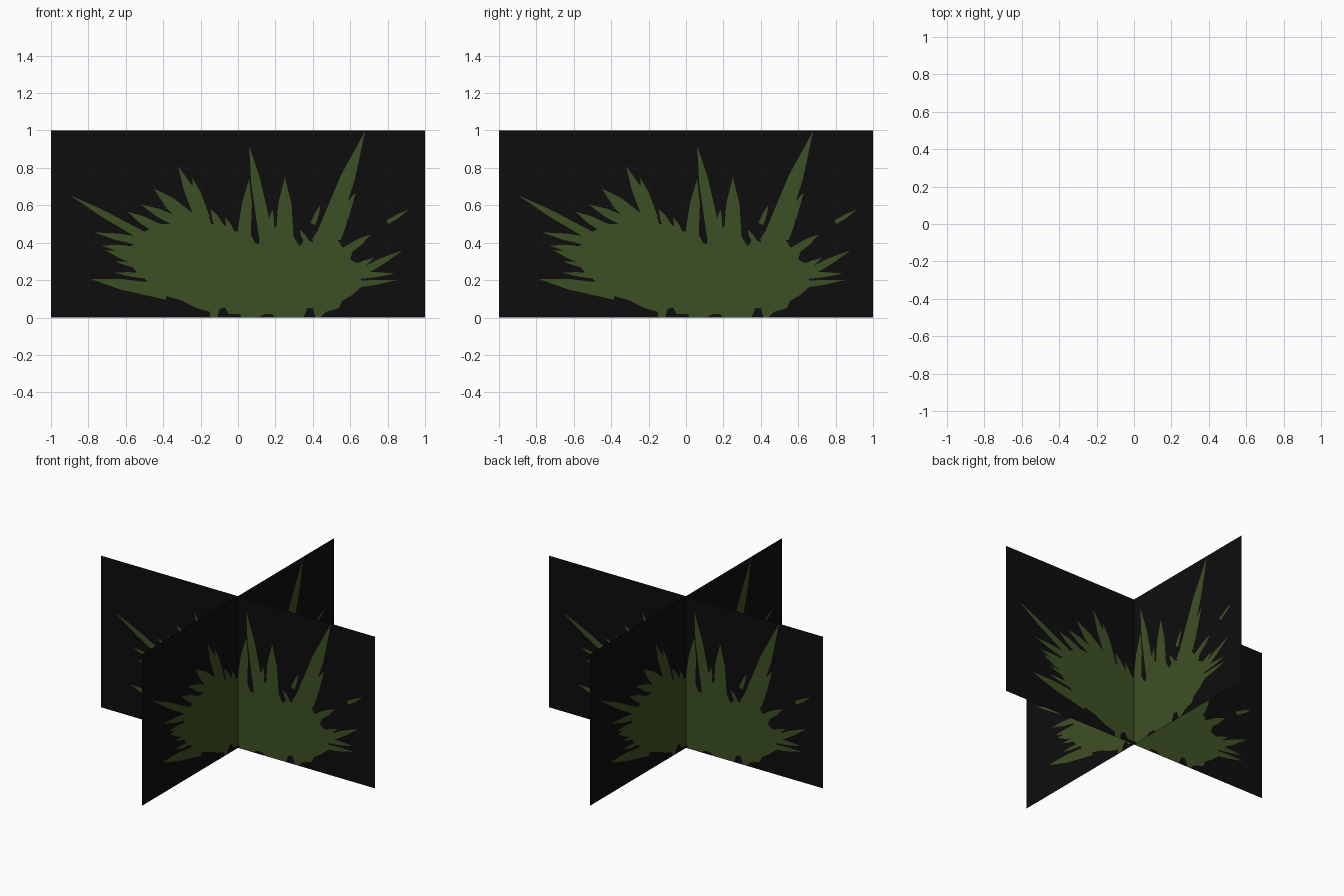
import bpy, math
from mathutils import Vector, Matrix
from mathutils.geometry import delaunay_2d_cdt


def material(name, rgb):
    m = bpy.data.materials.new(name)
    m.diffuse_color = (*rgb, 1)
    return m


BLACK = material("black card", (0.004, 0.004, 0.004))
GREEN = material("leaf green", (0.048, 0.080, 0.0176))

# Outline of the dense middle of the bush
BODY = [(-.15, 0), (-.11, 0), (-.10, .045), (-.07, .055), (-.05, .02), (.01, .02), (.02, 0),
        (.11, 0), (.14, .018), (.18, .018), (.20, 0), (.35, 0), (.37, .05), (.40, .05),
        (.415, 0), (.44, 0), (.47, .03), (.54, .05), (.56, .10), (.62, .16), (.66, .20),
        (.62, .24), (.64, .29), (.60, .31), (.62, .38), (.56, .37), (.52, .44), (.47, .46),
        (.40, .40), (.36, .42), (.33, .38), (.28, .46), (.23, .52), (.20, .48), (.17, .50),
        (.13, .50), (.11, .39), (.09, .40), (.06, .46), (.03, .48), (.01, .46), (-.03, .46),
        (-.08, .50), (-.14, .50), (-.19, .56), (-.28, .55), (-.35, .50), (-.42, .50),
        (-.50, .46), (-.57, .38), (-.54, .33), (-.58, .29), (-.54, .24), (-.50, .21),
        (-.47, .17), (-.40, .12), (-.30, .09), (-.22, .05), (-.15, .03)]

# Blades: base x, base z, tip x, tip z, width
LEFT = [(-.48, .42, -.90, .655, .05), (-.38, .135, -.79, .207, .08), (-.48, .22, -.66, .24, .03),
        (-.42, .16, -.73, .182, .04), (-.50, .30, -.71, .36, .06), (-.48, .40, -.77, .455, .05),
        (-.50, .27, -.66, .30, .03), (-.50, .35, -.73, .385, .05), (-.40, .46, -.59, .565, .06),
        (-.30, .50, -.52, .605, .06), (-.24, .50, -.45, .69, .09), (-.18, .50, -.32, .81, .075),
        (-.18, .53, -.245, .75, .06), (-.09, .47, -.145, .58, .05), (-.02, .42, -.07, .54, .04)]
RIGHT = [(.03, .42, .06, .74, .075), (.15, .43, .06, .92, .075), (.25, .40, .25, .75, .10),
         (.45, .38, .68, .997, .11), (.47, .38, .63, .67, .09), (.53, .42, .59, .55, .04),
         (.40, .50, .44, .60, .03), (.37, .40, .33, .47, .03), (.57, .35, .71, .445, .05),
         (.60, .21, .88, .36, .05), (.58, .22, .84, .235, .04), (.56, .17, .85, .20, .04),
         (.60, .25, .73, .32, .04), (.46, .07, .69, .19, .07), (.80, .51, .91, .575, .025),
         (.42, .40, .51, .565, .06), (.17, .45, .185, .58, .04)]


def blade(bx, bz, tx, tz, w):
    b, t = Vector((bx, bz)), Vector((tx, tz))
    d = t - b
    n = Vector((-d.y, d.x)).normalized() * w / 2
    m = b + d * 0.6
    return [b - n, m - n * 0.7, t, m + n * 0.7, b + n]


def inside(p, poly):
    hit = False
    for a, b in zip(poly, poly[1:] + poly[:1]):
        if (a[1] > p.y) != (b[1] > p.y):
            if p.x < a[0] + (p.y - a[1]) * (b[0] - a[0]) / (b[1] - a[1]):
                hit = not hit
    return hit


# Cut one card along all the leaf outlines, then colour the pieces inside them
shapes = [[Vector(p) for p in BODY]] + [blade(*v) for v in LEFT + RIGHT]
card = [Vector(p) for p in ((-1, 0), (1, 0), (1, 1), (-1, 1))]
points, edges = [], []
for loop in [card] + shapes:
    s, n = len(points), len(loop)
    points += loop
    edges += [(s + i, s + (i + 1) % n) for i in range(n)]
verts, _, faces, *_ = delaunay_2d_cdt(points, edges, [], 0, 1e-5)

mesh = bpy.data.meshes.new("foliage_card")
mesh.from_pydata([(v.x, -0.001, v.y) for v in verts], [], [tuple(f) for f in faces])
mesh.materials.append(BLACK)
mesh.materials.append(GREEN)
for f in mesh.polygons:
    c = Vector((f.center.x, f.center.z))
    f.material_index = int(any(inside(c, s) for s in shapes))
    if f.normal.y > 0:
        f.flip()
mesh.update()

# Four outward sides of the two crossed cards
for i, side in enumerate(("front", "right", "back", "left")):
    ob = bpy.data.objects.new(side + "_foliage_card", mesh.copy())
    ob.data.transform(Matrix.Rotation(i * math.pi / 2, 4, 'Z'))
    bpy.context.collection.objects.link(ob)
